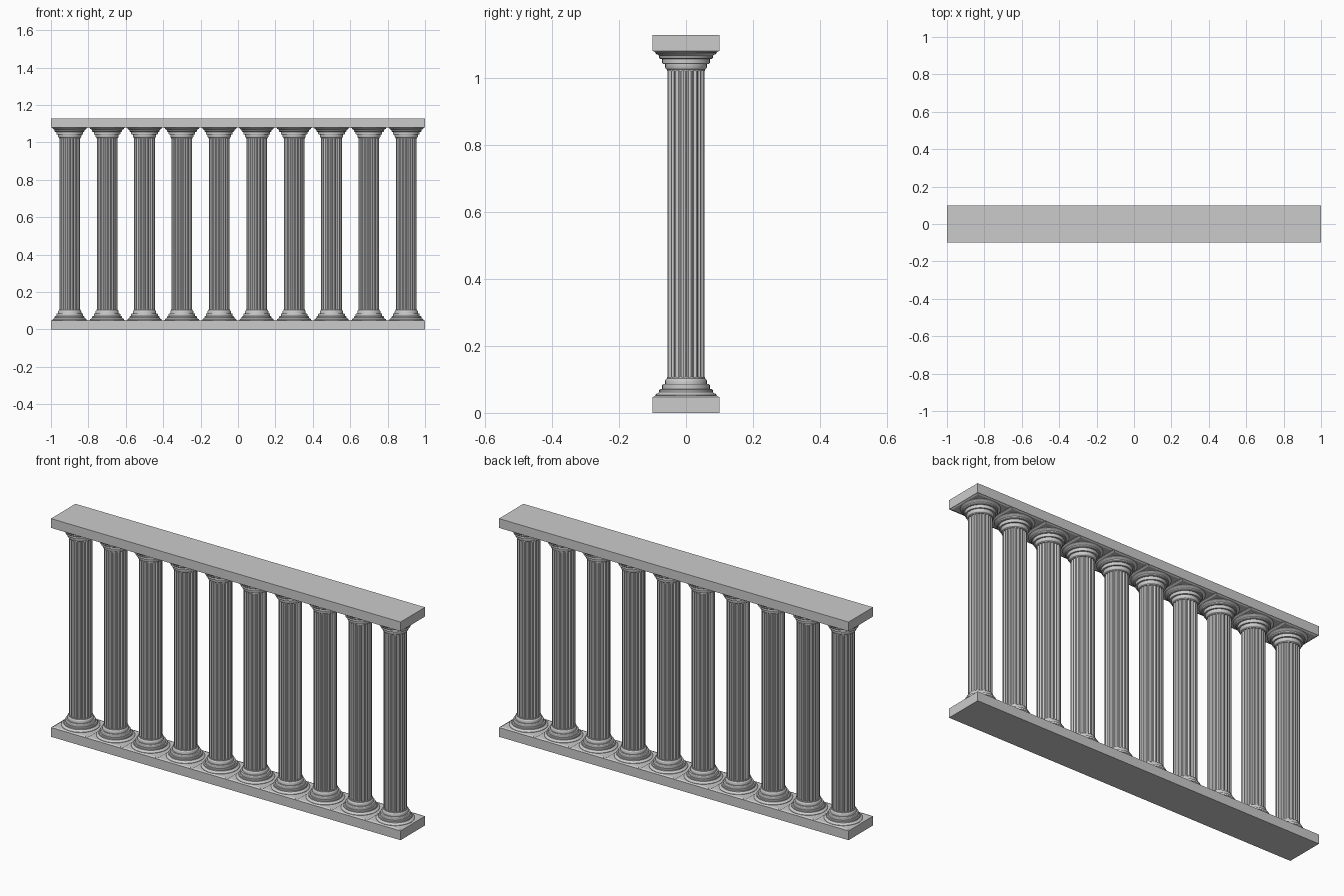
import bpy, bmesh, math

if "Cube" in bpy.data.objects:
    bpy.data.objects.remove(bpy.data.objects["Cube"])

H = 1.128      # total height
SLAB = 0.048   # slab thickness
SEG = 40       # sides of the turned mouldings
FLUTES = 20


def finish(name, bm, smooth=False):
    bmesh.ops.recalc_face_normals(bm, faces=bm.faces[:])
    me = bpy.data.meshes.new(name)
    bm.to_mesh(me)
    bm.free()
    ob = bpy.data.objects.new(name, me)
    bpy.context.collection.objects.link(ob)
    if smooth:
        bpy.ops.object.select_all(action='DESELECT')
        ob.select_set(True)
        bpy.context.view_layer.objects.active = ob
        bpy.ops.object.shade_smooth_by_angle(angle=math.radians(30))
    return ob


def loft(bm, rings):
    """Join rings of points by quads and cap both ends."""
    loops = [[bm.verts.new(p) for p in ring] for ring in rings]
    for a, b in zip(loops, loops[1:]):
        n = len(a)
        for i in range(n):
            bm.faces.new((a[i], a[(i + 1) % n], b[(i + 1) % n], b[i]))
    bm.faces.new(loops[0])
    bm.faces.new(loops[-1])


def circle(r, z):
    return [(r * math.cos(math.tau * i / SEG), r * math.sin(math.tau * i / SEG), z)
            for i in range(SEG)]


def rect(hx, hy, z):
    return [(-hx, -hy, z), (hx, -hy, z), (hx, hy, z), (-hx, hy, z)]


def flute_ring(z):
    pts = []
    for i in range(FLUTES):
        for frac, r in ((0.0, 0.055), (0.2, 0.055), (0.4, 0.0515), (0.6, 0.0505), (0.8, 0.0515)):
            a = math.tau * (i + frac - 0.1) / FLUTES
            pts.append((r * math.cos(a), r * math.sin(a), z))
    return pts


# Stepped moulding profile (radius, height), same at foot and head
PROFILE = [(0.091, 0.050), (0.091, 0.054), (0.088, 0.057), (0.083, 0.059),
           (0.080, 0.062), (0.080, 0.068), (0.077, 0.071), (0.071, 0.071),
           (0.071, 0.083), (0.069, 0.086), (0.062, 0.086), (0.062, 0.097),
           (0.060, 0.101), (0.057, 0.103), (0.057, 0.107)]


def flip(z, top):
    return H - z if top else z


# Long slabs at the bottom and top
for name, top in (("base_slab", False), ("top_slab", True)):
    bm = bmesh.new()
    loft(bm, [rect(1, 0.1, flip(z, top)) for z in (0, SLAB)])
    finish(name, bm)

# Master parts of one column
bm = bmesh.new()
loft(bm, [flute_ring(0.1), flute_ring(H - 0.1)])
parts = [finish("shaft", bm, True)]
for end, top in (("foot", False), ("head", True)):
    bm = bmesh.new()
    loft(bm, [circle(r, flip(z, top)) for r, z in PROFILE])
    parts.append(finish(end + "_moulding", bm, True))
    bm = bmesh.new()
    loft(bm, [rect(0.1 - d, 0.1 - d, flip(z, top))
              for d, z in ((0.003, SLAB - 0.004), (0.003, SLAB), (0.009, 0.052))])
    parts.append(finish(end + "_plinth", bm))

# Row of ten columns
for ob in parts:
    ob.location.x = -0.9
    for i in range(1, 10):
        copy = ob.copy()
        copy.location.x = -0.9 + 0.2 * i
        bpy.context.collection.objects.link(copy)
